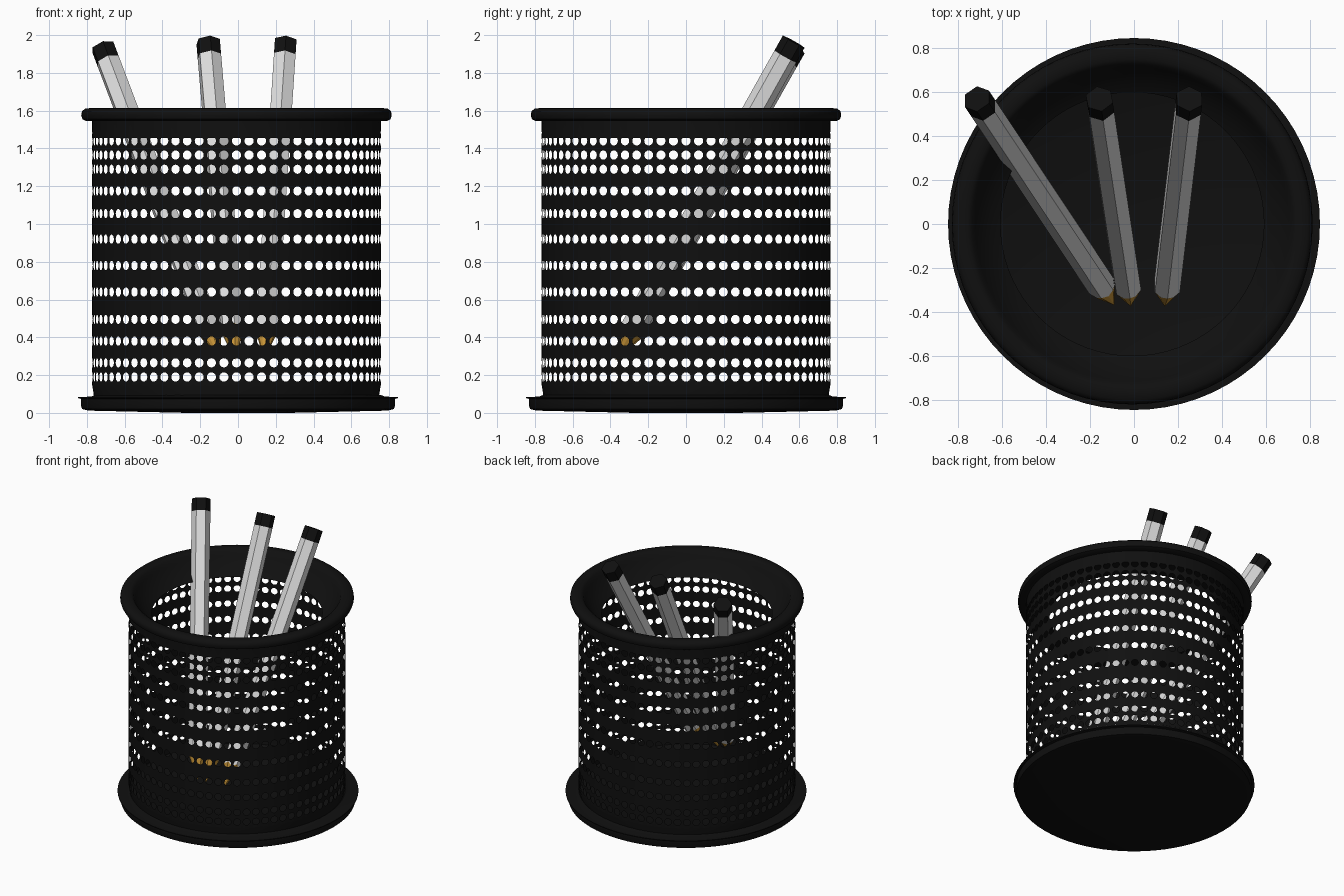
import bpy, bmesh, math
from mathutils import Vector, Matrix

cube = bpy.data.objects.get("Cube")
if cube:
    bpy.data.objects.remove(cube, do_unlink=True)


def material(name, rgb):
    m = bpy.data.materials.new(name)
    m.use_nodes = True
    m.diffuse_color = (*rgb, 1)
    m.node_tree.nodes["Principled BSDF"].inputs["Base Color"].default_value = (*rgb, 1)
    return m


black = material("black metal", (0.005, 0.005, 0.005))
white = material("pale grey paint", (0.72, 0.72, 0.72))
wood = material("bare wood", (0.6, 0.31, 0.04))


def finish(name, bm, mats, smooth=True):
    me = bpy.data.meshes.new(name)
    bm.to_mesh(me)
    bm.free()
    ob = bpy.data.objects.new(name, me)
    bpy.context.collection.objects.link(ob)
    for m in mats:
        me.materials.append(m)
    if smooth:
        bpy.ops.object.select_all(action='DESELECT')
        ob.select_set(True)
        bpy.context.view_layer.objects.active = ob
        bpy.ops.object.shade_smooth_by_angle(angle=math.radians(40))
    return ob


def lathe(name, profile, closed, steps=72):
    """Spin an (r, z) profile around the z axis."""
    bm = bmesh.new()
    pts = [bm.verts.new((r, 0, z)) for r, z in profile]
    pairs = list(zip(pts, pts[1:]))
    if closed:
        pairs.append((pts[-1], pts[0]))
    edges = [bm.edges.new(p) for p in pairs]
    bmesh.ops.spin(bm, geom=pts + edges, cent=(0, 0, 0), axis=(0, 0, 1),
                   angle=math.tau, steps=steps, use_duplicate=False)
    bmesh.ops.remove_doubles(bm, verts=bm.verts, dist=0.0005)
    bmesh.ops.recalc_face_normals(bm, faces=bm.faces)
    return finish(name, bm, [black])


CUP_X = -0.008

# Base dish with a thin flange and a slightly domed underside
lathe("base", [(0, 0), (0.27, 0), (0.79, 0.012), (0.825, 0.02), (0.83, 0.035),
               (0.83, 0.074), (0.847, 0.078), (0.847, 0.084), (0.78, 0.086),
               (0.755, 0.095), (0.74, 0.085), (0, 0.085)], False)

# Rolled rim with a funnel-shaped inner lip
rim = lathe("rim", [(0.765, 1.545), (0.795, 1.545), (0.815, 1.555), (0.822, 1.575),
                    (0.818, 1.597), (0.8, 1.612), (0.75, 1.614), (0.73, 1.602),
                    (0.715, 1.57), (0.65, 1.49), (0.6, 1.456), (0.763, 1.456)], True)
rim.location.x = CUP_X

# Perforated wall: each cell is a ring of quads around a round hole
R, COLS, SIDES, HOLE = 0.764, 72, 16, 0.0245
rows = [0.19, 0.265, 0.38, 0.495, 0.64, 0.78, 0.92, 1.055, 1.175, 1.29, 1.365, 1.44]
bounds = [0.145] + [(a + b) / 2 for a, b in zip(rows, rows[1:])] + [1.48]
half = math.pi / COLS
bm = bmesh.new()


def on_wall(a, z, r=R):
    return bm.verts.new((r * math.sin(a), -r * math.cos(a), z))


for c in range(COLS):
    mid = c * 2 * half
    for zc, lo, hi in zip(rows, bounds, bounds[1:]):
        inner, outer = [], []
        for k in range(SIDES):
            t = math.tau * k / SIDES
            x, y = math.cos(t), math.sin(t)
            inner.append(on_wall(mid + HOLE * x / R, zc + HOLE * y))
            s = max(abs(x), abs(y))
            outer.append(on_wall(mid + half * x / s,
                                 (lo + hi) / 2 + (hi - lo) / 2 * y / s))
        for k in range(SIDES):
            n = (k + 1) % SIDES
            bm.faces.new((inner[k], outer[k], outer[n], inner[n]))
    # Plain bands above and below the holes
    a, b = mid - half, mid + half
    for lo, hi, rl in ((0.08, bounds[0], R - 0.01), (bounds[-1], 1.56, R)):
        bm.faces.new((on_wall(a, lo, rl), on_wall(b, lo, rl), on_wall(b, hi), on_wall(a, hi)))
bmesh.ops.remove_doubles(bm, verts=bm.verts, dist=0.0003)
wall = finish("perforated_wall", bm, [black])
wall.location.x = CUP_X


# Hexagonal pencils: wood point, painted shaft and dark end cap
def pencil(name, tip, top, turn):
    tip, top = Vector(tip), Vector(top)
    axis = top - tip
    length = axis.length
    r = 0.066
    bm = bmesh.new()
    point = bm.verts.new((0, 0, 0))
    rings = []
    for h in (0.17, length - 0.09, length):
        ring = []
        for k in range(12):
            a = math.tau * k / 12
            corner = k % 2 == 0
            rad = r if corner else r * math.cos(math.pi / 6)
            # Sharpening leaves a scalloped edge
            dz = 0.02 if corner and h == 0.17 else 0
            ring.append(bm.verts.new((rad * math.cos(a), rad * math.sin(a), h + dz)))
        rings.append(ring)
    for k in range(12):
        n = (k + 1) % 12
        bm.faces.new((point, rings[0][n], rings[0][k])).material_index = 1
        for i in (0, 1):
            f = bm.faces.new((rings[i][k], rings[i][n], rings[i + 1][n], rings[i + 1][k]))
            f.material_index = 2 * i
    bm.faces.new(rings[2]).material_index = 2
    ob = finish(name, bm, [white, wood, black], smooth=False)

    # Local x axis points to the front before the turn
    z = axis.normalized()
    x = (Vector((0, -1, 0)) + z * z.y).normalized()
    y = z.cross(x)
    rot = Matrix((x, y, z)).transposed().to_4x4()
    ob.matrix_world = Matrix.Translation(tip) @ rot @ Matrix.Rotation(math.radians(turn), 4, 'Z')


pencil("pencil_right", (-0.09, -0.37, 0.28), (-0.715, 0.57, 1.935), 10)
pencil("pencil_middle", (-0.015, -0.375, 0.28), (-0.158, 0.57, 1.965), 12)
pencil("pencil_left", (0.14, -0.375, 0.28), (0.252, 0.57, 1.965), 0)
